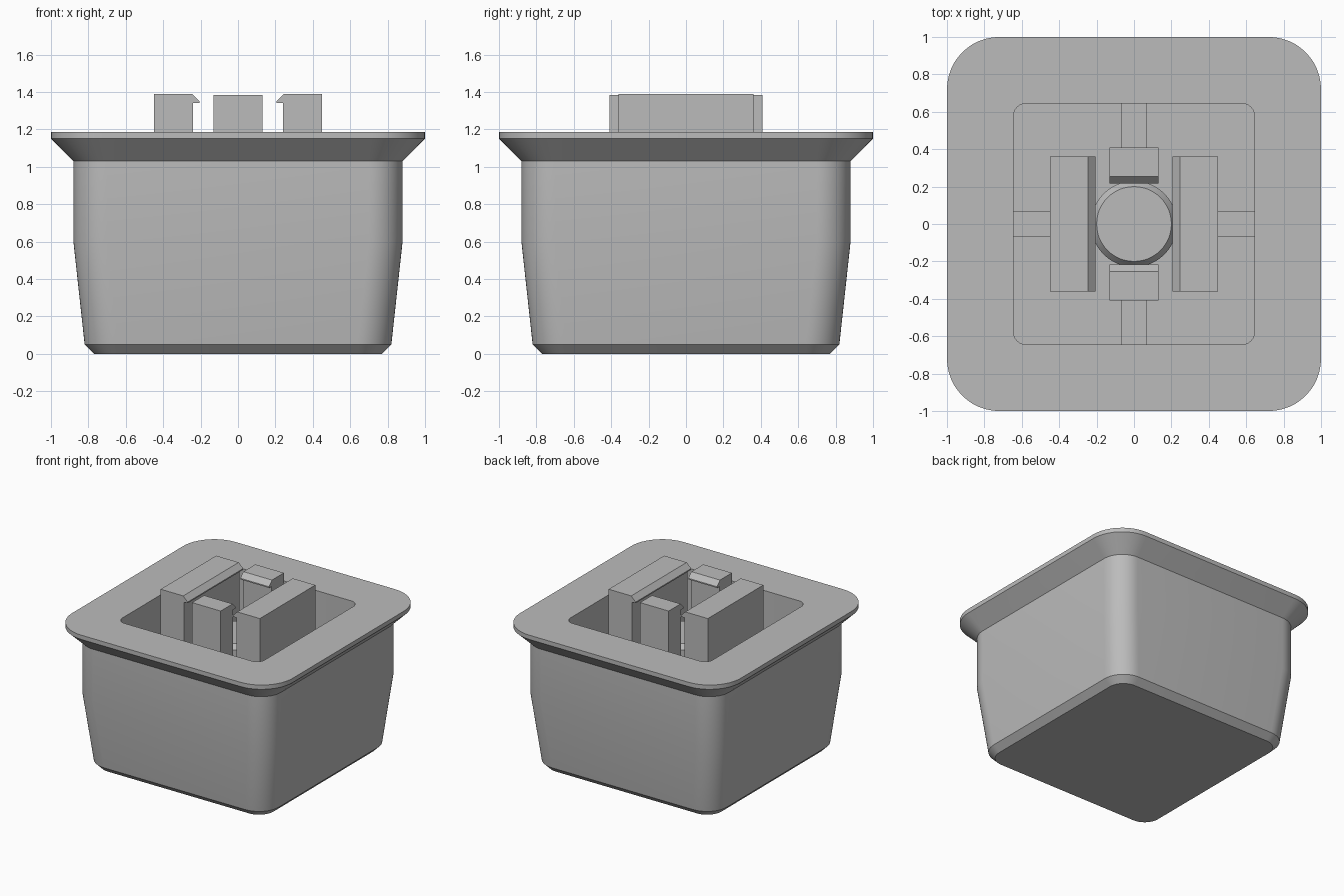
import bpy, bmesh, math
from mathutils import Vector, Matrix

cube = bpy.data.objects.get("Cube")
if cube:
    bpy.data.objects.remove(cube, do_unlink=True)

grey = bpy.data.materials.new("mid grey")
grey.use_nodes = True
grey.diffuse_color = (0.5, 0.5, 0.5, 1)
grey.node_tree.nodes["Principled BSDF"].inputs["Base Color"].default_value = (0.5, 0.5, 0.5, 1)

FLOOR = 0.24


def finish(name, bm, smooth=False):
    bmesh.ops.recalc_face_normals(bm, faces=bm.faces)
    mesh = bpy.data.meshes.new(name)
    bm.to_mesh(mesh)
    bm.free()
    mesh.materials.append(grey)
    obj = bpy.data.objects.new(name, mesh)
    bpy.context.collection.objects.link(obj)
    if smooth:
        bpy.ops.object.select_all(action='DESELECT')
        obj.select_set(True)
        bpy.context.view_layer.objects.active = obj
        bpy.ops.object.shade_smooth_by_angle(angle=math.radians(25))
    return obj


def rounded_square(half, radius, z, steps=12):
    pts = []
    for corner in range(4):
        spin = Matrix.Rotation(corner * math.pi / 2, 3, 'Z')
        for i in range(steps + 1):
            a = i / steps * math.pi / 2
            c = half - radius
            pts.append(spin @ Vector((c + radius * math.cos(a), c + radius * math.sin(a), z)))
    return pts


def loft(name, loops):
    bm = bmesh.new()
    rings = [[bm.verts.new(p) for p in loop] for loop in loops]
    n = len(rings[0])
    for a, b in zip(rings, rings[1:]):
        for i in range(n):
            j = (i + 1) % n
            bm.faces.new((a[i], a[j], b[j], b[i]))
    bm.faces.new(rings[0])
    bm.faces.new(rings[-1])
    return finish(name, bm, smooth=True)


def clip(name, outer, inner, tip, top, half_width, angle):
    # hooked side profile, extruded across its width and turned into place
    profile = [(outer, FLOOR), (outer, top), (inner + 0.005, top), (tip, top - 0.04),
               (tip, top - 0.05), (inner, top - 0.05), (inner, FLOOR)]
    bm = bmesh.new()
    face = bm.faces.new([bm.verts.new((x, -half_width, z)) for x, z in profile])
    ext = bmesh.ops.extrude_face_region(bm, geom=[face])
    moved = [v for v in ext["geom"] if isinstance(v, bmesh.types.BMVert)]
    bmesh.ops.translate(bm, verts=moved, vec=(0, 2 * half_width, 0))
    bm.transform(Matrix.Rotation(angle, 4, 'Z'))
    finish(name, bm)


def rib(name, start, angle):
    # low brace from the clip to the cavity wall
    bm = bmesh.new()
    end, top = 0.65, 0.8
    bmesh.ops.create_cube(bm, size=1)
    bm.transform(Matrix.Rotation(angle, 4, 'Z')
                 @ Matrix.Translation(((start + end) / 2, 0, (FLOOR + top) / 2))
                 @ Matrix.Diagonal((end - start, 0.135, top - FLOOR, 1)))
    finish(name, bm)


# Tapered body, flared rim and square cavity: half width, corner radius, height
sections = [(0.77, 0.13, 0), (0.82, 0.18, 0.05), (0.88, 0.18, 0.6), (0.88, 0.18, 1.03),
            (1, 0.28, 1.15), (1, 0.28, 1.185), (0.645, 0.07, 1.185), (0.645, 0.07, FLOOR)]
loft("housing", [rounded_square(*s) for s in sections])

# Round centre post with a chamfered top
circle = [(math.cos(i * math.tau / 48), math.sin(i * math.tau / 48)) for i in range(48)]
loft("centre_post", [[(r * c, r * s, z) for c, s in circle]
                     for r, z in ((0.23, FLOOR), (0.23, 0.98), (0.2, 1.02))])

# Wide clips left and right, narrow clips front and back, each with a brace
for i, side in enumerate(("left", "back", "right", "front")):
    angle = i * math.pi / 2
    if i % 2 == 0:
        clip(side + "_wide_clip", 0.45, 0.24, 0.205, 1.39, 0.36, angle)
        rib(side + "_rib", 0.45, angle)
    else:
        clip(side + "_narrow_clip", 0.41, 0.25, 0.217, 1.385, 0.13, angle)
        rib(side + "_rib", 0.41, angle)
